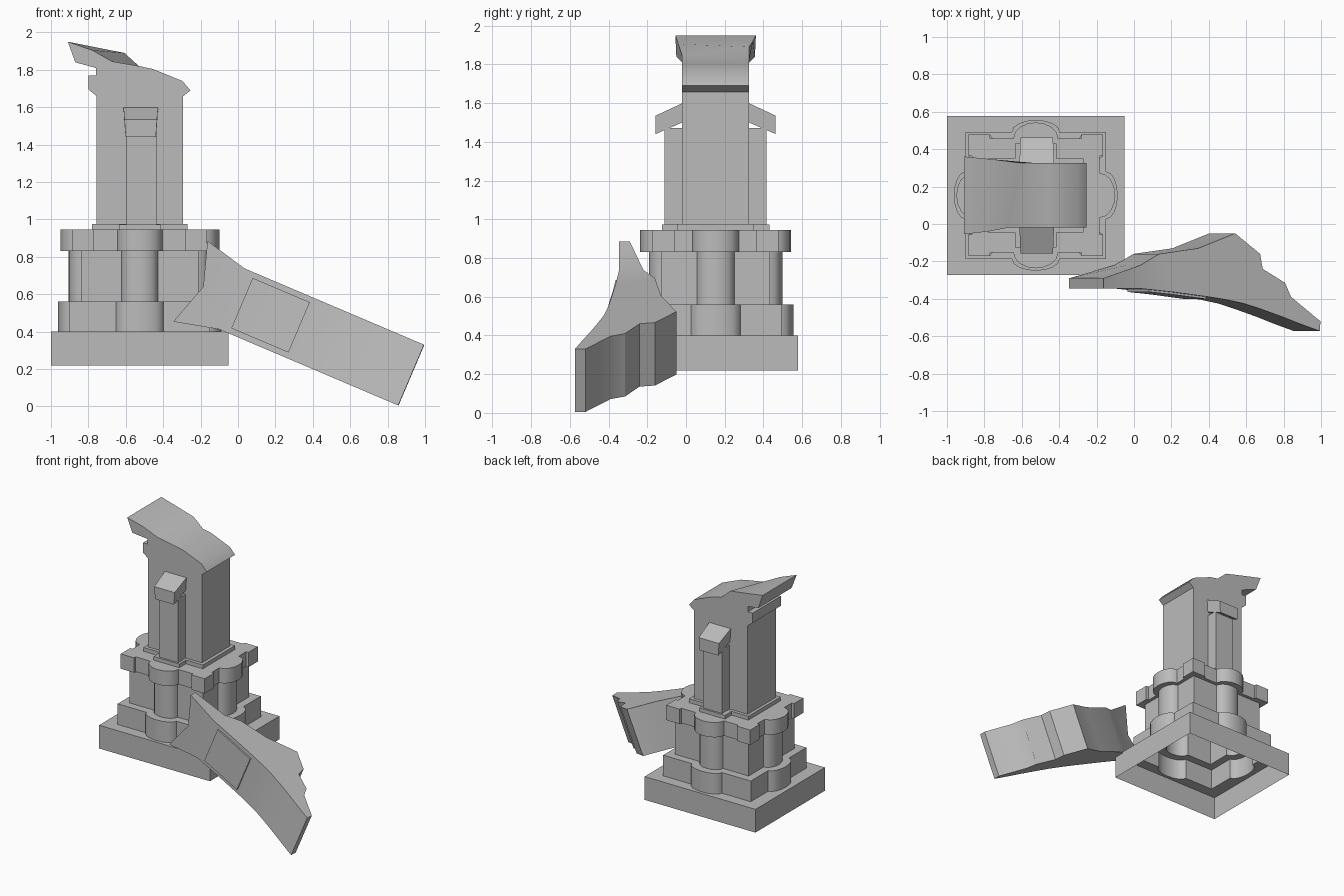
import bpy, bmesh, math
from mathutils import Vector

cube = bpy.data.objects.get("Cube")
if cube:
    bpy.data.objects.remove(cube, do_unlink=True)

stone = bpy.data.materials.new("grey_stone")
stone.use_nodes = True
GREY = (0.5, 0.5, 0.5, 1)
stone.diffuse_color = GREY
stone.node_tree.nodes["Principled BSDF"].inputs["Base Color"].default_value = GREY

CX, CY = -0.525, 0.153  # centre of the monument


def loft(name, loops, start=True, end=True, smooth=30):
    """Skin a row of equally long point loops, with optional end caps."""
    bm = bmesh.new()
    rows = [[bm.verts.new(p) for p in loop] for loop in loops]
    n = len(rows[0])
    for a, b in zip(rows, rows[1:]):
        for i in range(n):
            j = (i + 1) % n
            bm.faces.new((a[i], a[j], b[j], b[i]))
    if start:
        bm.faces.new(rows[0][::-1])
    if end:
        bm.faces.new(rows[-1])
    bmesh.ops.remove_doubles(bm, verts=bm.verts, dist=0.0005)
    bmesh.ops.recalc_face_normals(bm, faces=bm.faces)
    me = bpy.data.meshes.new(name)
    bm.to_mesh(me)
    bm.free()
    me.materials.append(stone)
    ob = bpy.data.objects.new(name, me)
    bpy.context.collection.objects.link(ob)
    bpy.ops.object.select_all(action='DESELECT')
    ob.select_set(True)
    bpy.context.view_layer.objects.active = ob
    bpy.ops.object.shade_smooth_by_angle(angle=math.radians(smooth))
    return ob


def box(name, x0, x1, y0, y1, z0, z1):
    rect = [(x0, y0), (x1, y0), (x1, y1), (x0, y1)]
    return loft(name, [[(x, y, z) for x, y in rect] for z in (z0, z1)])


def outline(hx, hy, z, lobe_w=0.1, lobe_d=0.0, notch_at=0.1, notch=0.0):
    """Rectangle with a rounded lobe and a shallow recess on each side."""
    pts = []
    for k in range(4):
        t = Vector((math.cos(k * math.pi / 2), math.sin(k * math.pi / 2)))
        out = Vector((t.y, -t.x))
        half, depth = (hx, hy) if k % 2 == 0 else (hy, hx)
        edge = half - notch_at
        side = [(-half, depth), (-edge, depth), (-edge, depth - notch)]
        for i in range(9):
            a = math.pi * i / 8
            side.append((-lobe_w * math.cos(a), depth - notch + lobe_d * math.sin(a)))
        side += [(edge, depth - notch), (edge, depth)]
        for s, d in side:
            p = t * s + out * d
            pts.append((CX + p.x, CY + p.y, z))
    return pts


# Hollow pedestal: slab, lower tier, waist and cornice in one open-bottomed shell
slab = dict(hx=0.475, hy=0.425)
lower = dict(hx=0.375, hy=0.34, lobe_w=0.128, lobe_d=0.063)
waist = dict(hx=0.315, hy=0.28, lobe_w=0.097, lobe_d=0.065)
cornice = dict(hx=0.36, hy=0.325, lobe_w=0.12, lobe_d=0.085, notch_at=0.115, notch=0.02)
levels = [(slab, 0.22), (slab, 0.40), (lower, 0.40), (lower, 0.56),
          (waist, 0.56), (waist, 0.83), (cornice, 0.83), (cornice, 0.945)]
loft("pedestal", [outline(z=z, **shape) for shape, z in levels], start=False, smooth=35)

# Plinths under the tower and its buttress
box("tower_plinth", -0.78, -0.27, -0.045, 0.35, 0.94, 0.975)
box("buttress_plinth", -0.635, -0.415, -0.125, 0.43, 0.94, 0.974)

# Tower with a flared, broken top: x, z, outward flare
left_side = [(-0.757, 0.97, 0), (-0.757, 1.66, 0), (-0.80, 1.695, 0), (-0.80, 1.77, 0),
             (-0.76, 1.77, 0), (-0.76, 1.81, 0), (-0.87, 1.84, 0.03), (-0.91, 1.95, 0.035)]
front_break = [(-0.78, 1.905, 0.02), (-0.675, 1.845, 0)]
back_break = [(-0.76, 1.92, 0.02), (-0.607, 1.89, 0)]
right_side = [(-0.53, 1.82, 0), (-0.457, 1.805, 0), (-0.297, 1.74, 0), (-0.254, 1.69, 0),
              (-0.295, 1.657, 0), (-0.295, 0.97, 0)]
front = [(x, -0.02 - f, z) for x, z, f in left_side + front_break + right_side]
back = [(x, 0.326 + f, z) for x, z, f in left_side + back_break + right_side]
loft("tower", [front, back])

# Buttress on front and back, with sloping caps
box("buttress", -0.60, -0.435, -0.11, 0.416, 0.97, 1.47)
for name, s in (("front_cap", -1), ("back_cap", 1)):
    def ring(half_in, half_out, s=s):
        prof = [(0.16, 1.605, half_in), (0.31, 1.535, half_out),
                (0.31, 1.44, half_out * 0.93), (0.16, 1.505, half_in * 0.93)]
        return [(-0.52 + h, CY + s * y, z) for y, z, h in prof]
    loft(name, [ring(-0.093, -0.087), ring(0.093, 0.087)])

# Fallen fragment, in a tilted frame: u runs down the slope, v across it
U = Vector((0.92, 0, -0.391))
V = Vector((-0.391, 0, -0.92))
ORIGIN = Vector((0.035, 0, 0.738))
WIDTH = 0.353


def fallen(u, y, v):
    p = ORIGIN + U * u + V * v
    return (p.x, y, p.z)


front_edge = [(-0.24, -0.345), (0, -0.345), (0.2, -0.365), (0.4, -0.39), (0.5, -0.405),
              (0.6, -0.425), (0.7, -0.455), (0.82, -0.495), (0.93, -0.535), (1.043, -0.573)]
back_edge = [(-0.24, -0.29), (0, -0.22), (0.108, -0.16), (0.335, -0.13), (0.55, -0.05),
             (0.695, -0.16), (0.71, -0.24), (0.84, -0.315), (0.875, -0.39), (1.045, -0.52)]
sections = []
for i, ((uf, yf), (ub, yb)) in enumerate(zip(front_edge, back_edge)):
    flare = 0.058 if i == 0 else 0
    dent = 0.075 if i == 0 else 0
    lo, mid, hi = -flare, WIDTH / 2, WIDTH + flare
    sections.append([fallen(uf, yf, lo), fallen(uf + dent, yf, mid), fallen(uf, yf, hi),
                     fallen(ub, yb, hi), fallen(ub + dent, yb, mid), fallen(ub, yb, lo)])
loft("fallen_fragment", sections)

# Thin raised panel following the fragment's front
panel = []
for u, y in ((0.06, -0.351), (0.2, -0.365), (0.392, -0.389)):
    panel.append([fallen(u, y + d, v) for d, v in
                  ((-0.012, 0.03), (-0.012, 0.322), (0.01, 0.322), (0.01, 0.03))])
loft("fallen_panel", panel)
